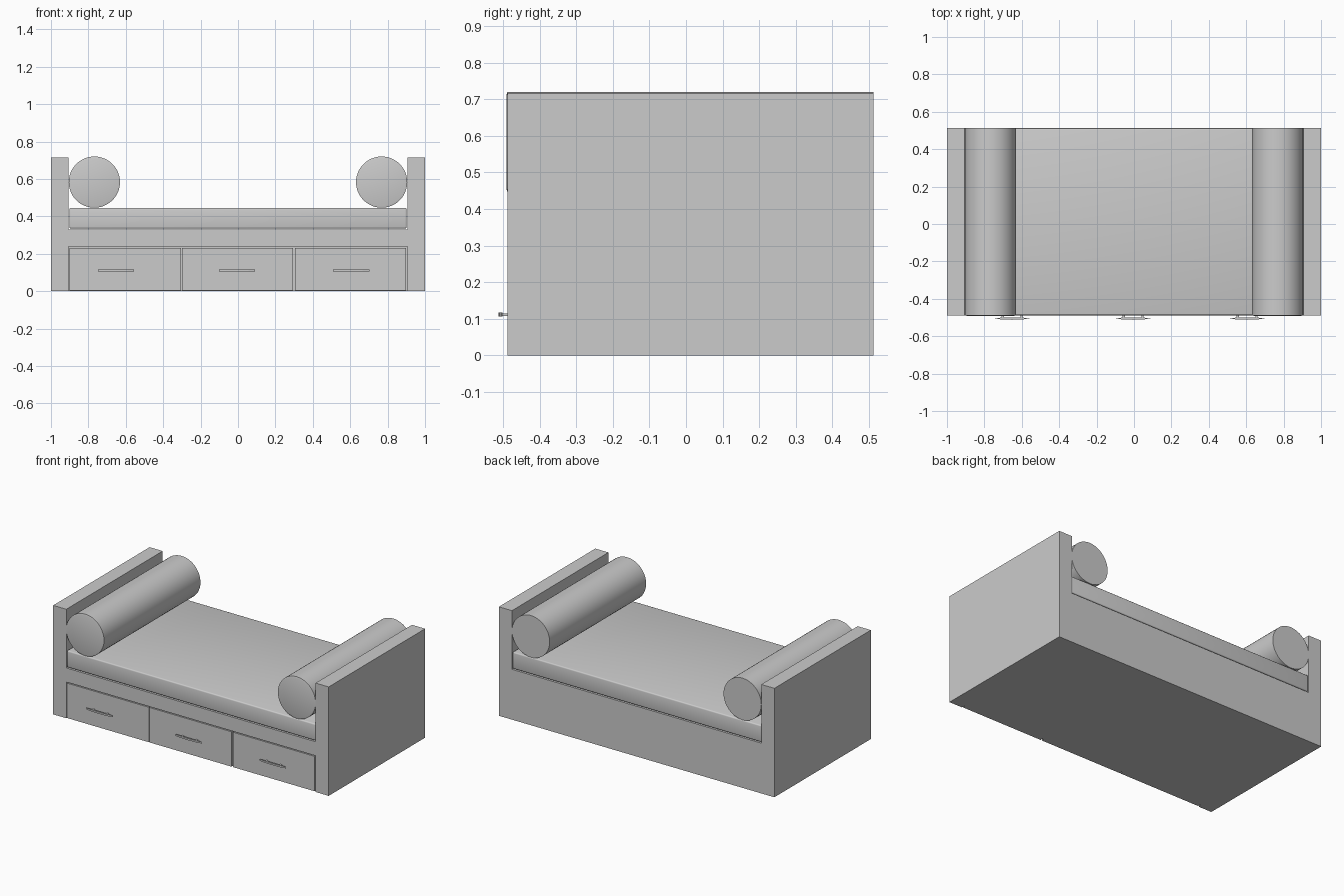
import bpy, bmesh
from math import pi
from mathutils import Matrix

cube = bpy.data.objects.get("Cube")
if cube:
    bpy.data.objects.remove(cube, do_unlink=True)

FRONT, BACK = -0.488, 0.512

grey = bpy.data.materials.new("plain grey")
grey.use_nodes = True
colour = (0.6, 0.6, 0.6, 1)
grey.diffuse_color = colour
grey.node_tree.nodes["Principled BSDF"].inputs["Base Color"].default_value = colour


def finish(name, bm):
    bmesh.ops.recalc_face_normals(bm, faces=bm.faces)
    mesh = bpy.data.meshes.new(name)
    bm.to_mesh(mesh)
    bm.free()
    mesh.materials.append(grey)
    obj = bpy.data.objects.new(name, mesh)
    bpy.context.collection.objects.link(obj)
    return obj


def box(name, x, y, z, bevel=0):
    bm = bmesh.new()
    bmesh.ops.create_cube(bm, size=1)
    for v in bm.verts:
        v.co = [lo + (c + 0.5) * (hi - lo) for c, (lo, hi) in zip(v.co, (x, y, z))]
    if bevel:
        bmesh.ops.bevel(bm, geom=bm.edges[:], offset=bevel, segments=3,
                        profile=0.5, affect='EDGES')
    return finish(name, bm)


def extrude(name, points, direction):
    bm = bmesh.new()
    face = bm.faces.new([bm.verts.new(p) for p in points])
    made = bmesh.ops.extrude_face_region(bm, geom=[face])["geom"]
    bmesh.ops.translate(bm, vec=direction,
                        verts=[g for g in made if isinstance(g, bmesh.types.BMVert)])
    return finish(name, bm)


# Frame: one U-shaped body with a shallow drawer recess in the front
half = [(1, 0), (1, 0.715), (0.905, 0.715), (0.905, 0.33)]
outline = half + [(-x, z) for x, z in reversed(half)]
frame = extrude("frame", [(x, FRONT, z) for x, z in outline], (0, BACK - FRONT, 0))
cutter = box("recess_cutter", (-0.905, 0.905), (FRONT - 0.1, FRONT + 0.02), (-0.1, 0.238))
cutter.hide_render = True
cut = frame.modifiers.new("drawer recess", 'BOOLEAN')
cut.object = cutter
cut.solver = 'EXACT'
bpy.context.view_layer.update()
frame_eval = frame.evaluated_get(bpy.context.evaluated_depsgraph_get())
cut_mesh = bpy.data.meshes.new_from_object(frame_eval)
frame.modifiers.clear()
frame.data = cut_mesh
bpy.data.objects.remove(cutter, do_unlink=True)

# Mattress with softened edges
mattress = box("mattress", (-0.902, 0.902), (FRONT, BACK), (0.335, 0.445), 0.008)

# Drawers and their slim pulls
drawers = (("right", -0.603, -0.652), ("middle", -0.003, -0.005), ("left", 0.601, 0.605))
for side, centre, pull in drawers:
    box(f"{side}_drawer", (centre - 0.297, centre + 0.297),
        (FRONT, FRONT + 0.02), (0.003, 0.232))
    bar = [(-0.097, -0.503), (-0.06, -0.510), (0, -0.512), (0.06, -0.510),
           (0.097, -0.503), (0.06, -0.501), (-0.06, -0.501)]
    extrude(f"{side}_pull", [(pull + x, y, 0.106) for x, y in bar], (0, 0, 0.011))
    for end, dx in (("right", -0.05), ("left", 0.05)):
        box(f"{side}_pull_{end}_post", (pull + dx - 0.006, pull + dx + 0.006),
            (-0.505, FRONT), (0.108, 0.115))

# Bolsters: round cushions with a chamfered front end
for side, x in (("right", -0.768), ("left", 0.768)):
    bm = bmesh.new()
    bmesh.ops.create_cone(bm, cap_ends=True, segments=48, radius1=0.137, radius2=0.137,
                          depth=BACK - FRONT,
                          matrix=Matrix.Translation((x, (FRONT + BACK) / 2, 0.583))
                          @ Matrix.Rotation(pi / 2, 4, 'X'))
    bm.faces.ensure_lookup_table()
    cap = min(bm.faces, key=lambda f: f.calc_center_median().y)
    bmesh.ops.inset_region(bm, faces=[cap], thickness=0.01, depth=0)
    bmesh.ops.translate(bm, vec=(0, -0.003, 0), verts=cap.verts)
    finish(f"{side}_bolster", bm)

# Crisp edges, soft rounding on the cushions
bpy.ops.object.select_all(action='DESELECT')
for obj in bpy.context.collection.objects:
    if obj.name.endswith(("bolster", "mattress")):
        obj.select_set(True)
        bpy.context.view_layer.objects.active = obj
bpy.ops.object.shade_smooth_by_angle(angle=0.6)
